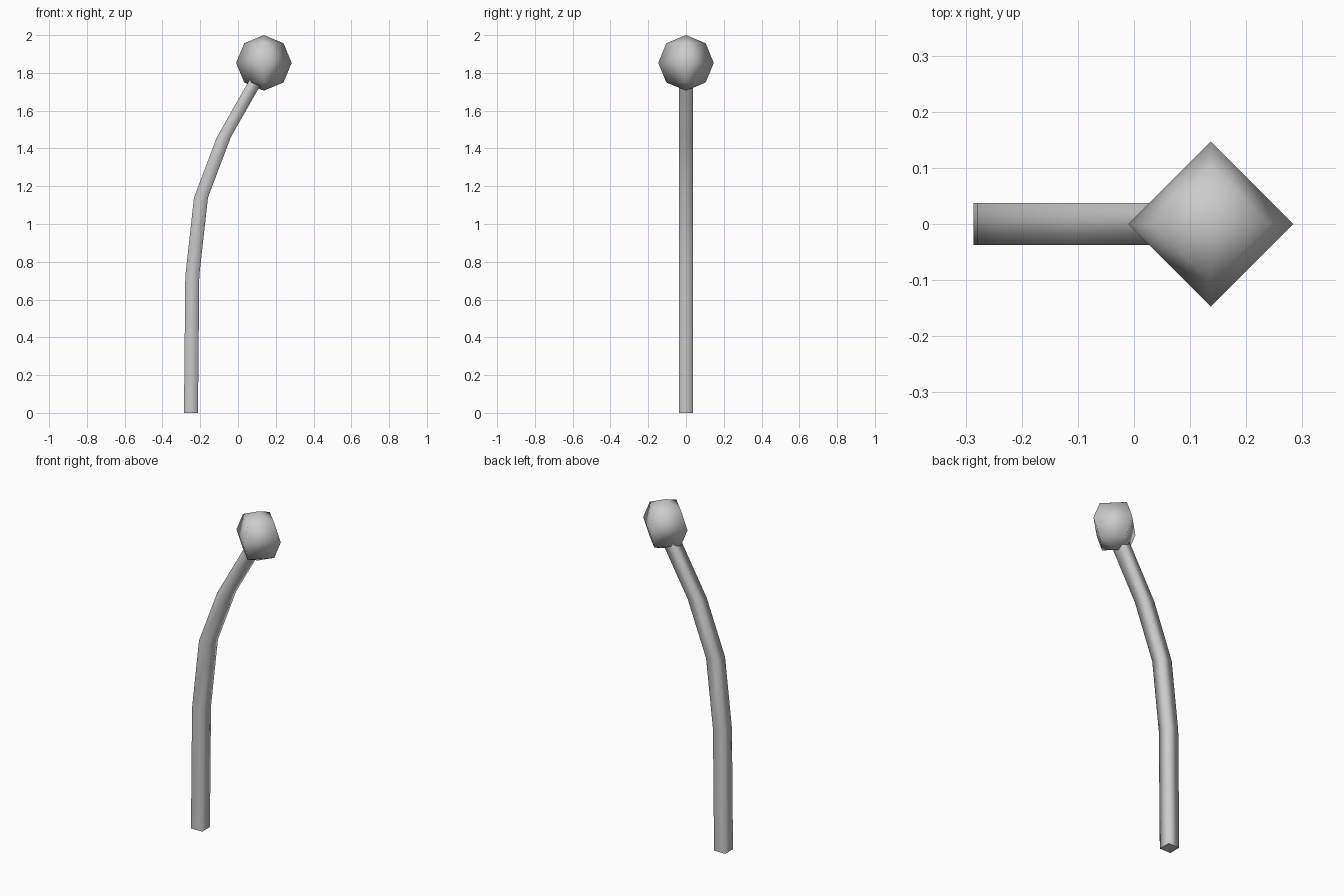
import bpy, bmesh
from mathutils import Matrix

if "Cube" in bpy.data.objects:
    bpy.data.objects.remove(bpy.data.objects["Cube"])


def finish(bm, name):
    bmesh.ops.recalc_face_normals(bm, faces=bm.faces)
    mesh = bpy.data.meshes.new(name)
    bm.to_mesh(mesh)
    bm.free()
    obj = bpy.data.objects.new(name, mesh)
    bpy.context.collection.objects.link(obj)
    return obj


# stem: level square sections along a bending path of (x, z)
path = [(-0.249, 0), (-0.242, 0.725), (-0.196, 1.14), (-0.075, 1.46), (0.119, 1.80)]
half = 0.037
bm = bmesh.new()
rings = [[bm.verts.new((x + sx * half, sy * half, z))
          for sx, sy in ((-1, -1), (1, -1), (1, 1), (-1, 1))] for x, z in path]
for low, high in zip(rings, rings[1:]):
    for i in range(4):
        j = (i + 1) % 4
        bm.faces.new((low[i], low[j], high[j], high[i])).smooth = True
# flat foot
bm.faces.new(rings[0][::-1])
finish(bm, "stem")

# bulb: four-sided smooth ball on the tip
bm = bmesh.new()
bmesh.ops.create_uvsphere(bm, u_segments=4, v_segments=4, radius=0.147,
                          matrix=Matrix.Translation((0.137, 0, 1.853)))
for f in bm.faces:
    f.smooth = True
finish(bm, "bulb")
